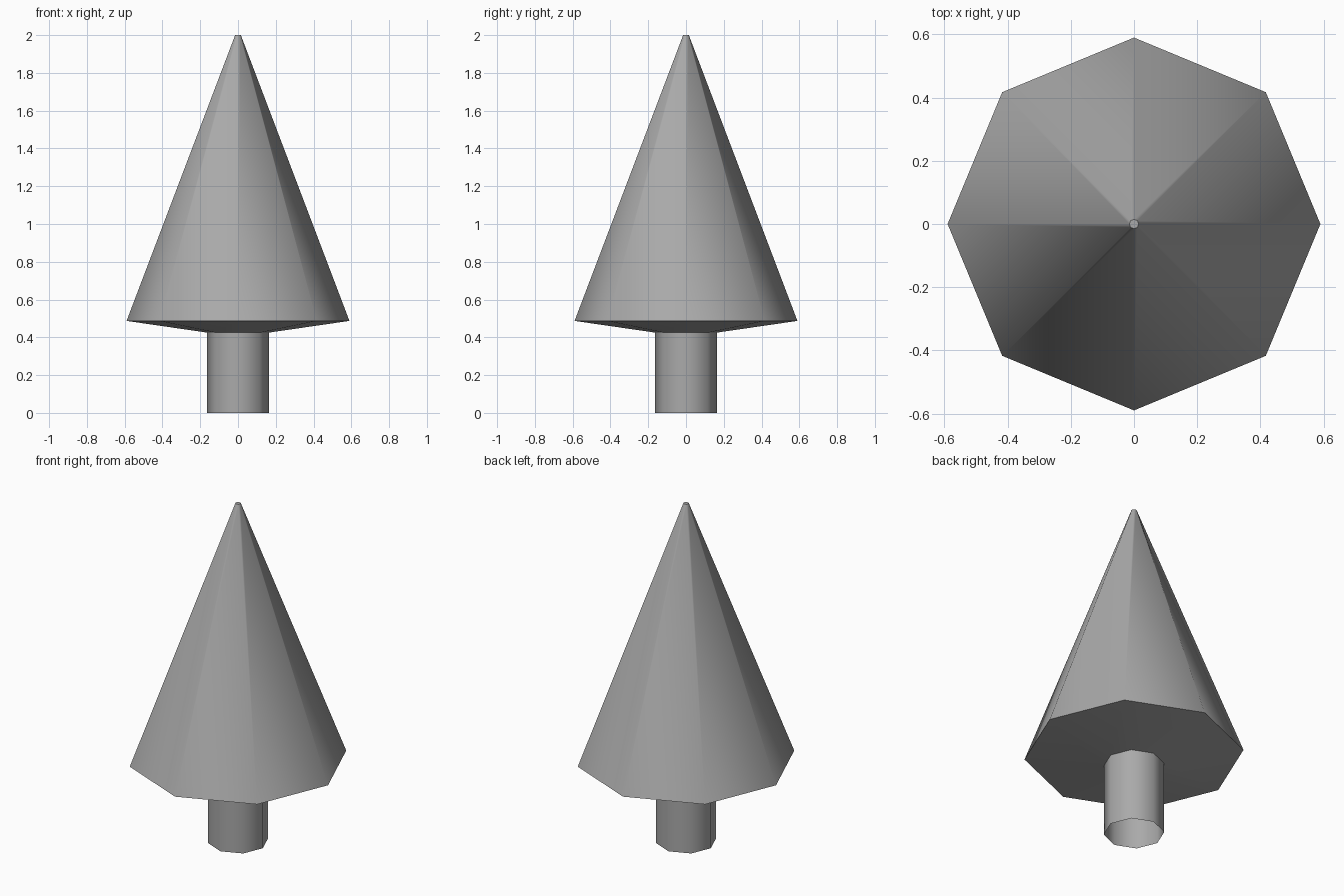
import bpy
import bmesh
import math

cube = bpy.data.objects.get("Cube")
if cube:
    bpy.data.objects.remove(cube)

SIDES = 8

grey = bpy.data.materials.new("plain grey")
grey.use_nodes = True
colour = (0.4, 0.4, 0.4, 1)
grey.diffuse_color = colour
grey.node_tree.nodes["Principled BSDF"].inputs["Base Color"].default_value = colour


def lathe(name, profile, cap_top=False):
    """Revolve (radius, height) points into an eight-sided shell."""
    bm = bmesh.new()
    rings = []
    for radius, z in profile:
        angles = [math.tau * i / SIDES for i in range(SIDES)]
        rings.append([bm.verts.new((radius * math.cos(a), radius * math.sin(a), z))
                      for a in angles])
    for low, high in zip(rings, rings[1:]):
        for i in range(SIDES):
            j = (i + 1) % SIDES
            bm.faces.new((low[i], low[j], high[j], high[i]))
    if cap_top:
        bm.faces.new(rings[-1])
    mesh = bpy.data.meshes.new(name)
    bm.to_mesh(mesh)
    bm.free()
    mesh.materials.append(grey)
    obj = bpy.data.objects.new(name, mesh)
    bpy.context.collection.objects.link(obj)
    # Round the sides, keep the rim and joints sharp
    bpy.ops.object.select_all(action='DESELECT')
    obj.select_set(True)
    bpy.context.view_layer.objects.active = obj
    bpy.ops.object.shade_smooth_by_angle(angle=math.radians(60))
    return obj


# Trunk: hollow tube, open at the foot
lathe("trunk", [(0.163, 0), (0.163, 0.425)])

# Foliage: shallow sloping underside, then a tall cone with a tiny flat tip
lathe("foliage", [(0.163, 0.425), (0.59, 0.487), (0.015, 2)], cap_top=True)
